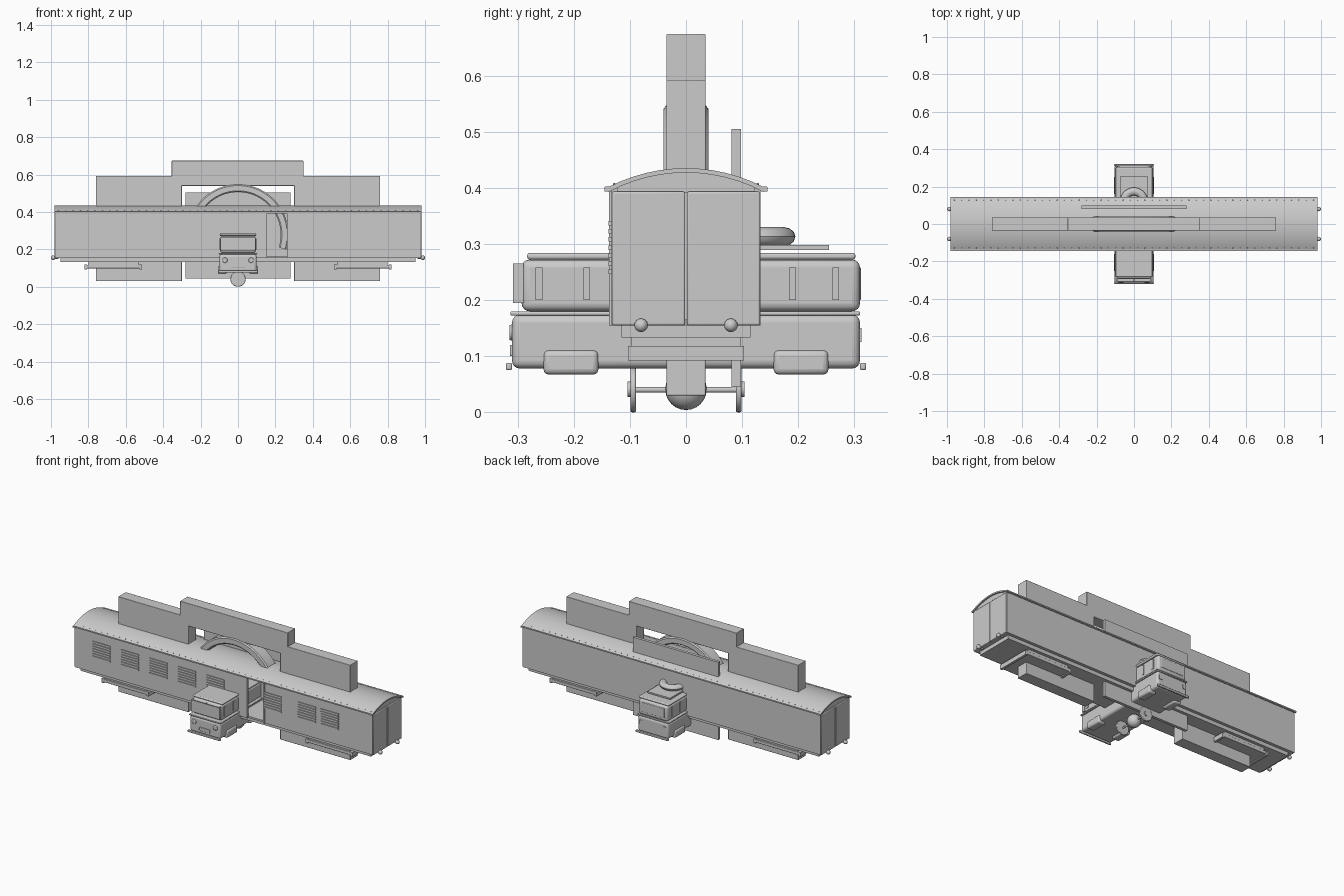
import bpy, bmesh, math
from mathutils import Matrix

if "Cube" in bpy.data.objects:
    bpy.data.objects.remove(bpy.data.objects["Cube"])


def finish(name, bm, bevel=0, segs=2, smooth=True):
    bmesh.ops.recalc_face_normals(bm, faces=bm.faces)
    me = bpy.data.meshes.new(name)
    bm.to_mesh(me)
    bm.free()
    ob = bpy.data.objects.new(name, me)
    bpy.context.collection.objects.link(ob)
    if bevel:
        m = ob.modifiers.new("bevel", 'BEVEL')
        m.width, m.segments, m.limit_method = bevel, segs, 'ANGLE'
    if smooth:
        bpy.ops.object.select_all(action='DESELECT')
        ob.select_set(True)
        bpy.context.view_layer.objects.active = ob
        bpy.ops.object.shade_smooth_by_angle(angle=math.radians(35))
    return ob


def box(name, x, y, z, bevel=0, segs=2):
    bm = bmesh.new()
    c = [(a + b) / 2 for a, b in (x, y, z)]
    s = [b - a for a, b in (x, y, z)]
    bmesh.ops.create_cube(bm, size=1, matrix=Matrix.Translation(c) @ Matrix.Diagonal((*s, 1)))
    return finish(name, bm, bevel, segs)


def cylinder(name, c, r, depth, axis='Y', n=28, bevel=0):
    rot = Matrix.Rotation(math.pi / 2, 4, 'X' if axis == 'Y' else 'Y')
    bm = bmesh.new()
    bmesh.ops.create_cone(bm, cap_ends=True, segments=n, radius1=r, radius2=r, depth=depth,
                          matrix=Matrix.Translation(c) @ rot)
    return finish(name, bm, bevel)


def ball(name, c, r):
    bm = bmesh.new()
    bmesh.ops.create_uvsphere(bm, u_segments=20, v_segments=12, radius=r, matrix=Matrix.Translation(c))
    return finish(name, bm)


def extrude_x(name, profile, x0, x1):
    bm = bmesh.new()
    f = bm.faces.new([bm.verts.new((x0, y, z)) for y, z in profile])
    r = bmesh.ops.extrude_face_region(bm, geom=[f])
    bmesh.ops.translate(bm, verts=[v for v in r['geom'] if isinstance(v, bmesh.types.BMVert)],
                        vec=(x1 - x0, 0, 0))
    return finish(name, bm)


def spin(name, profile, c, axis, start, sweep, steps):
    """Revolve (radius, offset) points round the Y or Z axis through c."""
    bm = bmesh.new()
    rings = []
    full = abs(sweep - 2 * math.pi) < 1e-4
    for i in range(steps if full else steps + 1):
        a = start + sweep * i / steps
        ring = []
        for r, o in profile:
            u, v = r * math.cos(a), r * math.sin(a)
            p = (u, o, v) if axis == 'Y' else (u, v, o)
            ring.append(bm.verts.new([p[k] + c[k] for k in range(3)]))
        rings.append(ring)
    n = len(profile)
    for i in range(len(rings) if full else len(rings) - 1):
        a, b = rings[i], rings[(i + 1) % len(rings)]
        for j in range(n):
            bm.faces.new((a[j], a[(j + 1) % n], b[(j + 1) % n], b[j]))
    if not full:
        bm.faces.new(rings[0])
        bm.faces.new(rings[-1])
    return finish(name, bm)


# carriage shell, hollow behind an open side doorway
box("carriage_floor", (-.97, .97), (-.128, .128), (.155, .165))
box("carriage_back_wall", (-.975, .975), (.122, .133), (.155, .402))
box("carriage_front_wall_long", (-.975, .15), (-.133, -.122), (.155, .402))
box("carriage_front_wall_short", (.265, .975), (-.133, -.122), (.155, .402))
box("underframe", (-.95, .95), (-.115, .115), (.133, .155))
for x in (.15, .265):
    box("doorway_post", (x - .004, x + .004), (-.137, -.12), (.155, .4))

# arched roof with gutters and end infill
R, ZC = .3015, .435 - .3015


def arc(r, half, n=12):
    return [(-half + 2 * half * i / n, ZC + math.sqrt(r * r - (-half + 2 * half * i / n) ** 2))
            for i in range(n + 1)]


extrude_x("arched_roof", arc(R, .141) + arc(R - .008, .139)[::-1], -.98, .98)
for s in (-1, 1):
    box("roof_gutter", (-.98, .98), (s * .14 - .004, s * .14 + .004), (.395, .402))
    extrude_x("roof_end_panel", [(-.131, .392)] + arc(R - .007, .131) + [(.131, .392)], s * .96, s * .972)
    # paired end doors, buffers and corner brackets
    for t in (-1, 1):
        box("end_door", sorted((s * .965, s * .98)), sorted((t * .0015, t * .132)), (.155, .393), .003)
        cylinder("buffer_stem", (s * .975, t * .08, .155), .006, .03, 'X', 12)
        ball("buffer_head", (s * .988, t * .08, .155), .012)
        box("gutter_bracket", sorted((s * .965, s * .982)), sorted((t * .134, t * .145)), (.393, .401))
    # stepped equipment under the floor
    box("equipment_mount", sorted((s * .53, s * .80)), (-.098, .098), (.115, .134))
    box("equipment_tray", sorted((s * .52, s * .81)), (-.102, .102), (.098, .117), .002)
    for x in (.52, .815):
        box("tray_end_cap", (s * x - .007, s * x + .007), (-.103, .103), (.092, .118))
    # tall slabs through the carriage
    box("tall_slab", sorted((s * .30, s * .76)), (-.035, .035), (.03, .592), .002)

# louvred windows and rivets
for x in (-.80, -.613, -.427, -.24, -.053, .32, .545, .695):
    for i in range(7):
        z = .25 + i * .0145
        w = .058
        box("window_louvre", (x - w, x + w), (-.138, -.13), (z - .004, z + .004))
bm = bmesh.new()
for s in (-1, 1):
    for i in range(50):
        m = Matrix.Translation((-.96 + i * 1.92 / 49, s * .128, ZC + math.sqrt(R * R - .128 ** 2)))
        bmesh.ops.create_icosphere(bm, subdivisions=1, radius=.0025, matrix=m)
finish("roof_rivets", bm)

# raised slab, arch and rear panel
box("upper_slab", (-.355, .35), (-.035, .035), (.54, .674), .002)
spin("large_arch", [(.228, -.034), (.235, -.04), (.263, -.04), (.27, -.034),
                    (.27, .034), (.263, .04), (.235, .04), (.228, .034)],
     (0, 0, .278), 'Y', -.3, math.pi + .6, 56)
box("rear_panel", (-.28, .28), (.081, .098), (.045, .505))

# wheelset
cylinder("axle", (0, 0, .04), .005, .19, n=12)
ball("axle_hub", (0, 0, .041), .037)
for s in (-1, 1):
    cylinder("rail_wheel", (0, s * .094, .041), .041, .01, n=36, bevel=.003)
    cylinder("rail_wheel_cap", (0, s * .1, .041), .014, .008, n=20)

# van crossing through the carriage
box("van_lower_body", (-.1, .1), (-.31, .31), (.078, .174), .014, 4)
box("van_belt_trim", (-.103, .103), (-.313, .31), (.172, .18), .003)
box("van_upper_body", (-.095, .095), (-.293, .31), (.18, .272), .014, 4)
box("van_roof", (-.098, .098), (-.283, .302), (.272, .284), .005, 3)
for s in (-1, 1):
    for y in (-.262, -.177, .19, .267):
        box("van_side_pillar", sorted((s * .09, s * .099)), (y - .006, y + .006), (.2, .258))
    for y in (-.205, .205):
        box("van_wheel_cover", sorted((s * .06, s * .108)), (y - .049, y + .049), (.067, .111), .01, 3)
    cylinder("headlight", (s * .07, -.31, .142), .014, .01, n=24, bevel=.003)
    box("tail_light", (s * .08 - .01, s * .08 + .01), (.305, .313), (.125, .15))
    box("van_bumper", (-.106, .106), sorted((s * .31, s * .321)), (.075, .088), .003)
box("front_windscreen", (-.09, .09), (-.307, -.304), (.195, .265))
for x in (-.09, 0, .09):
    box("windscreen_bar", (x - .003, x + .003), (-.308, -.29), (.195, .265))
box("van_grille", (-.035, .035), (-.314, -.305), (.1, .12), .002)
box("rear_window", (-.075, .075), (.305, .312), (.2, .258), .002)

# spare tyre and rack on the van roof
box("roof_rack_plate", (-.075, .075), (.1, .255), (.289, .298))
spin("spare_tyre", [(.054 + .021 * math.cos(a), .017 * math.sin(a))
                    for a in [k * math.pi / 6 for k in range(12)]],
     (0, .12, .313), 'Z', 0, 2 * math.pi, 36)
